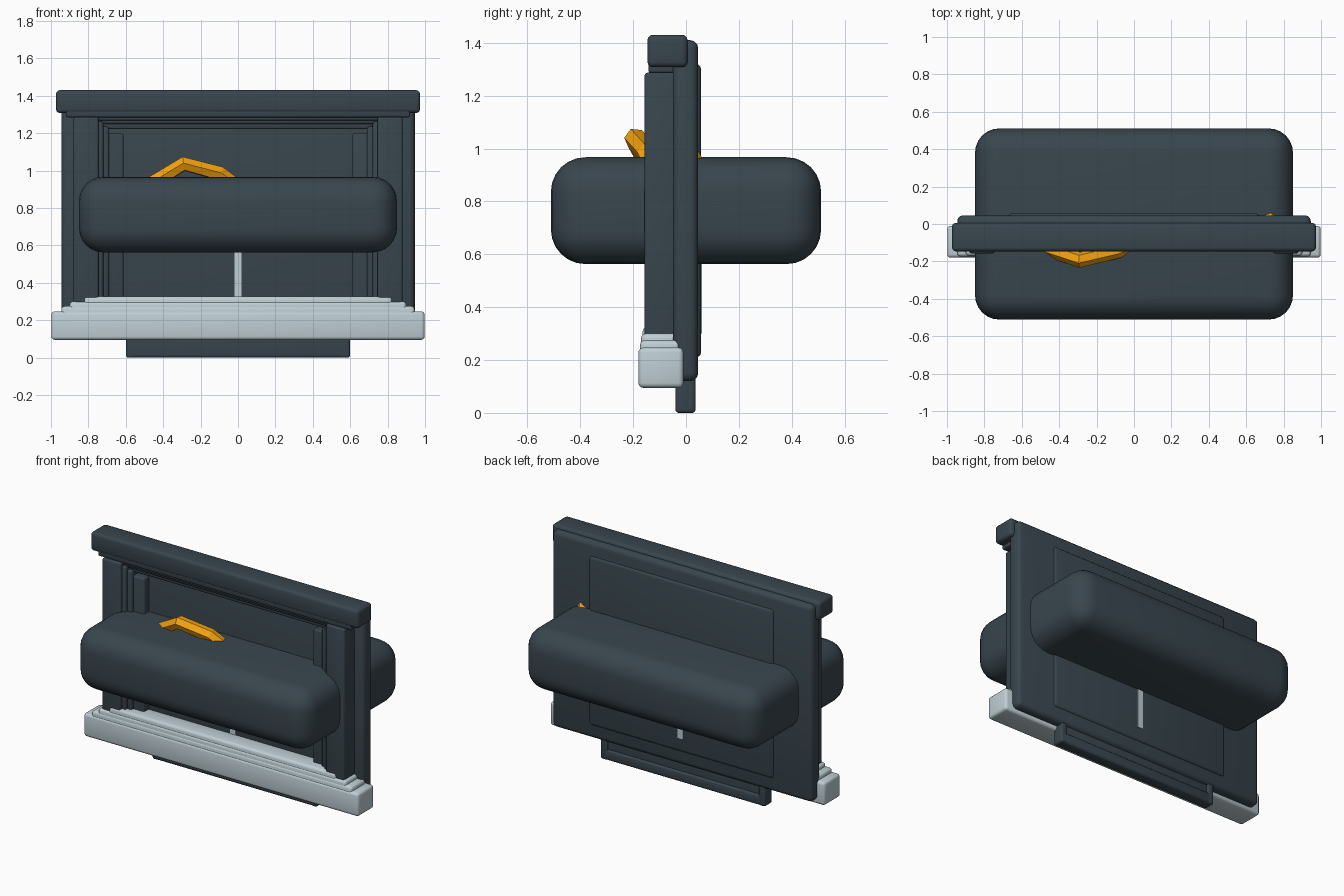
import bpy, bmesh
from mathutils import Vector

if "Cube" in bpy.data.objects:
    bpy.data.objects.remove(bpy.data.objects["Cube"])


def material(name, rgb):
    m = bpy.data.materials.new(name)
    m.diffuse_color = (*rgb, 1)
    m.use_nodes = True
    m.node_tree.nodes["Principled BSDF"].inputs["Base Color"].default_value = m.diffuse_color
    return m


DARK = material("slate", (0.04, 0.06, 0.075))
PALE = material("pale_stone", (0.52, 0.62, 0.66))
AMBER = material("amber", (0.95, 0.38, 0.005))


def box(name, x, y, z, mat=DARK, bevel=0.015, segments=3):
    """Rounded box from (min, max) ranges."""
    me = bpy.data.meshes.new(name)
    bm = bmesh.new()
    bmesh.ops.create_cube(bm, size=1)
    for v in bm.verts:
        for i, (lo, hi) in enumerate((x, y, z)):
            v.co[i] = lo if v.co[i] < 0 else hi
    if bevel:
        bmesh.ops.bevel(bm, geom=bm.edges[:], offset=bevel, segments=segments,
                        profile=0.5, affect='EDGES')
    for f in bm.faces:
        f.smooth = True
    bm.to_mesh(me)
    bm.free()
    ob = bpy.data.objects.new(name, me)
    bpy.context.collection.objects.link(ob)
    me.materials.append(mat)
    bpy.context.view_layer.objects.active = ob
    ob.select_set(True)
    bpy.ops.object.shade_smooth_by_angle(angle=0.6)
    ob.select_set(False)
    return ob


def wide(half):
    return (-half, half)


# Wall slab with its raised rear panel
box("slab", wide(0.945), (-0.05, 0.046), (0.12, 1.41), bevel=0.03)
box("rear_panel", wide(0.67), (-0.02, 0.057), (0.21, 1.32), bevel=0.02)

# Foot strip with a shallow recess framed on the back
box("foot_strip", wide(0.598), (-0.04, 0.024), (0.003, 0.2))
box("foot_rail", wide(0.598), (-0.04, 0.036), (0.0, 0.07))
for side in (-1, 1):
    box("foot_end", sorted((side * 0.55, side * 0.598)), (-0.04, 0.036), (0.0, 0.2), bevel=0.012)

# Cornice and the stepped lintel beneath it
box("cornice", wide(0.973), (-0.146, 0.006), (1.308, 1.43), bevel=0.02)
for half, front, bottom in ((0.92, -0.142, 1.285), (0.87, -0.13, 1.268),
                            (0.80, -0.115, 1.25), (0.72, -0.095, 1.222)):
    box("lintel_step", wide(half), (front, -0.02), (bottom, 1.34), bevel=0.01)

# Stepped side jambs, receding toward the opening
for side in (-1, 1):
    for inner, outer, front, top in ((0.745, 0.88, -0.157, 1.287), (0.72, 0.86, -0.138, 1.262),
                                     (0.69, 0.84, -0.12, 1.235), (0.612, 0.82, -0.1, 1.2)):
        box("jamb_step", sorted((side * inner, side * outer)), (front, -0.02),
            (0.2, top), bevel=0.012)

# Pale stepped sill
for half, front, back, low, top in ((0.998, -0.18, -0.01, 0.095, 0.247),
                                    (0.945, -0.174, -0.021, 0.16, 0.275),
                                    (0.90, -0.17, -0.032, 0.18, 0.3),
                                    (0.825, -0.164, -0.04, 0.2, 0.327)):
    box("sill_step", wide(half), (front, back), (low, top), PALE, bevel=0.018)

# Thin centre strip, visible on both faces
box("centre_strip", (-0.02, 0.02), (-0.056, 0.06), (0.3, 0.9), PALE, bevel=0)

# Large rounded body passing through the slab
box("rounded_body", wide(0.85), wide(0.511), (0.563, 0.967), bevel=0.13, segments=6)


def tube(name, points, radius):
    """Low-poly six-sided tube along a bent path."""
    cu = bpy.data.curves.new(name, 'CURVE')
    cu.dimensions = '3D'
    sp = cu.splines.new('POLY')
    sp.points.add(len(points) - 1)
    for p, co in zip(sp.points, points):
        p.co = (*co, 1)
    cu.bevel_depth = radius
    cu.bevel_resolution = 1
    cu.use_fill_caps = True
    for s in cu.splines:
        s.use_smooth = False
    cu.materials.append(AMBER)
    ob = bpy.data.objects.new(name, cu)
    bpy.context.collection.objects.link(ob)


# Bent amber rod that arches out of the body and emerges again at the rear
tube("bent_rod", [(-0.56, -0.10, 0.87), (-0.29, -0.192, 1.036), (-0.1, -0.145, 0.985),
                  (0.08, -0.08, 0.85), (0.5, 0.0, 0.86), (0.73, 0.022, 0.96),
                  (0.8, 0.0, 0.88)], 0.042)
